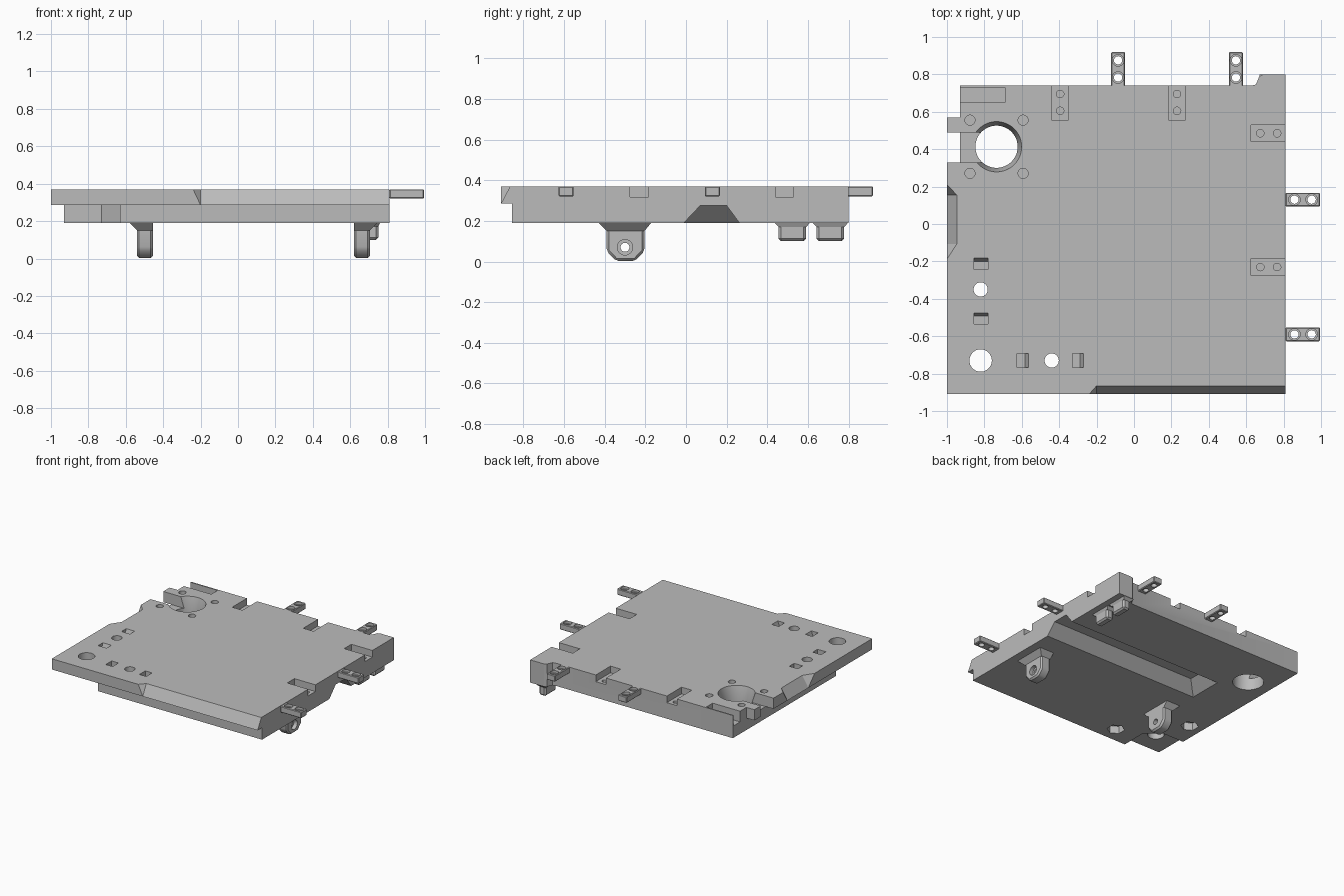
import bpy, bmesh, math
from mathutils import Vector, Matrix

if "Cube" in bpy.data.objects:
    bpy.data.objects.remove(bpy.data.objects["Cube"], do_unlink=True)

grey = bpy.data.materials.new("mid grey")
grey.use_nodes = True
grey.diffuse_color = (0.5, 0.5, 0.5, 1)
grey.node_tree.nodes["Principled BSDF"].inputs["Base Color"].default_value = (0.5, 0.5, 0.5, 1)

TOP, MID, LOW = 0.37, 0.285, 0.19


def finish(bm, name):
    bmesh.ops.recalc_face_normals(bm, faces=bm.faces)
    mesh = bpy.data.meshes.new(name)
    bm.to_mesh(mesh)
    bm.free()
    mesh.materials.append(grey)
    obj = bpy.data.objects.new(name, mesh)
    bpy.context.collection.objects.link(obj)
    return obj


def prism(name, outline, z0, z1):
    bm = bmesh.new()
    face = bm.faces.new([bm.verts.new((x, y, z0)) for x, y in outline])
    grown = bmesh.ops.extrude_face_region(bm, geom=[face])["geom"]
    bmesh.ops.translate(bm, vec=(0, 0, z1 - z0),
                        verts=[v for v in grown if isinstance(v, bmesh.types.BMVert)])
    return finish(bm, name)


def hull(name, points):
    bm = bmesh.new()
    for p in points:
        bm.verts.new(p)
    bmesh.ops.convex_hull(bm, input=bm.verts)
    bmesh.ops.dissolve_limit(bm, angle_limit=0.01, verts=bm.verts, edges=bm.edges)
    return finish(bm, name)


def box(name, x0, x1, y0, y1, z0, z1):
    return prism(name, [(x0, y0), (x1, y0), (x1, y1), (x0, y1)], z0, z1)


def drill(x, y, z0, z1, r0, r1=None, sides=32):
    bm = bmesh.new()
    bmesh.ops.create_cone(bm, cap_ends=True, segments=sides, radius1=r0,
                          radius2=r0 if r1 is None else r1, depth=z1 - z0,
                          matrix=Matrix.Translation((x, y, (z0 + z1) / 2)))
    return finish(bm, "drill")


def apply_mod(obj, mod):
    with bpy.context.temp_override(object=obj, active_object=obj, selected_objects=[obj]):
        bpy.ops.object.modifier_apply(modifier=mod.name)


def cut(obj, *cutters):
    for c in cutters:
        c.hide_render = True
        mod = obj.modifiers.new("cut", "BOOLEAN")
        mod.operation, mod.solver, mod.object = "DIFFERENCE", "EXACT", c
        apply_mod(obj, mod)
        bpy.data.objects.remove(c, do_unlink=True)


def soften(obj, width):
    mod = obj.modifiers.new("bevel", "BEVEL")
    mod.width, mod.segments, mod.limit_method = width, 1, "ANGLE"
    apply_mod(obj, mod)


# Deck outline with the raised back corner tab
plate = prism("deck", [(-1, -0.91), (0.81, -0.91), (0.81, 0.8), (0.69, 0.8), (0.67, 0.79),
                       (0.66, 0.765), (0.65, 0.745), (0.63, 0.74), (-0.93, 0.74),
                       (-0.93, 0.57), (-1, 0.57)], LOW, TOP)

# Undercut that leaves the top layer overhanging, with the notched corner
cut(plate, prism("undercut", [(-1.1, -1), (0.9, -1), (0.9, -0.855), (-0.63, -0.855),
                              (-0.63, -0.655), (-0.73, -0.555), (-0.93, -0.555),
                              (-0.93, 0.6), (-1.1, 0.6)], 0.1, MID))

# Sloped front edge and sloped left edge
cut(plate,
    hull("front_slope", [(-0.24, -0.91, TOP)] + [
        (x, y, z) for x in (-0.2, 0.9)
        for y, z in ((-0.865, TOP), (-0.91, MID), (-0.95, 0.41))]),
    hull("left_slope", [(-1, 0.21, TOP), (-1, -0.187, TOP)] + [
        (x, y, z) for y in (0.155, -0.107)
        for x, z in ((-0.947, TOP), (-1, MID), (-1.04, 0.41))]))

# Round well with its side channel, screw holes and the corner pocket
wx, wy = -0.735, 0.413
cut(plate,
    box("channel", -1.1, wx, 0.33, 0.49, MID, 0.5),
    drill(wx, wy, 0.1, 0.5, 0.113, sides=48),
    drill(wx, wy, MID, TOP + 0.002, 0.113, 0.135, sides=48),
    box("pocket", -1.1, -0.69, 0.65, 0.73, MID, 0.5))
for sx in (-1, 1):
    for sy in (-1, 1):
        cut(plate, drill(wx + sx * 0.142, wy + sy * 0.142, 0.25, 0.5, 0.027))

# Corner holes, two of them with hexagonal nut recesses underneath
cut(plate, drill(-0.82, -0.73, 0.1, 0.5, 0.06))
for x, y in ((-0.82, -0.35), (-0.44, -0.73)):
    cut(plate, drill(x, y, 0.1, 0.5, 0.038), drill(x, y, 0.1, 0.25, 0.065, sides=6))

# Small slots either side of those holes, each with one sloped wall
for along_x, centre in ((False, -0.212), (False, -0.505), (True, -0.595), (True, -0.3)):
    pts = []
    for side in (-0.037, 0.037):
        for u, z in ((-0.03, 0.32), (0.012, 0.32), (0.03, TOP), (0.03, 0.4), (-0.03, 0.4)):
            pts.append((centre + u, -0.73 + side, z) if along_x
                       else (-0.818 + side, centre + u, z))
    cut(plate, hull("slot", pts))

# Joint sockets along the back and left-hand sides
for x in (-0.395, 0.23):
    cut(plate, box("socket", x - 0.045, x + 0.045, 0.555, 0.9, 0.317, 0.5))
    cut(plate, *[drill(x, y, 0.26, 0.4, 0.02) for y in (0.605, 0.695)])
for y in (0.485, -0.23):
    cut(plate, box("socket", 0.625, 0.9, y - 0.045, y + 0.045, 0.317, 0.5))
    cut(plate, *[drill(x, y, 0.26, 0.4, 0.02) for x in (0.675, 0.765)])

# Underside groove, open on one side and closed by a sloped end
cut(plate, hull("groove", [
    (x, y, z) for y, z, xs in ((-0.02, 0.18, (-0.58, 0.9)), (0.27, 0.18, (-0.58, 0.9)),
                               (0.07, 0.275, (-0.48, 0.9)), (0.2, 0.275, (-0.48, 0.9)))
    for x in xs]))


# Protruding joint tabs, built pointing to +y and turned where needed
def joint_tab(name, position, turn):
    tab = box(name, -0.037, 0.037, 0, 0.185, 0.32, TOP)
    soften(tab, 0.005)
    for y in (0.048, 0.14):
        cut(tab, drill(0, y, 0.2, 0.5, 0.022), drill(0, y, 0.35, 0.4, 0.031))
    tab.data.transform(Matrix.Translation(position) @ Matrix.Rotation(turn, 4, "Z"))
    return tab


parts = [plate]
for i, x in enumerate((-0.085, 0.545)):
    parts.append(joint_tab(f"back_tab_{i + 1}", (x, 0.735, 0), 0))
for i, y in enumerate((0.13, -0.59)):
    parts.append(joint_tab(f"side_tab_{i + 1}", (0.81, y, 0), -math.pi / 2))


def rect(x0, x1, y0, y1, z):
    return [(x, y, z) for x in (x0, x1) for y in (y0, y1)]


# Hanging lugs with a cross hole and a flared root on the outer side
for name, x0, x1, side in (("right", -0.54, -0.455, -1), ("left", 0.62, 0.705, 1)):
    profile = [(-0.39, 0.192), (-0.39, 0.05), (-0.345, 0.003), (-0.25, 0.003),
               (-0.205, 0.05), (-0.205, 0.192)]
    lug = hull(f"{name}_lug", [(x, y, z) for x in (x0, x1) for y, z in profile])
    soften(lug, 0.012)
    for r, half in ((0.022, 0.2), (0.038, 0.03)):
        hole = drill(0, 0, -half, half, r)
        end = (x0 + x1) / 2 if r < 0.03 else (x0 if side < 0 else x1)
        hole.data.transform(Matrix.Translation((end, -0.3, 0.07))
                            @ Matrix.Rotation(math.pi / 2, 4, "Y"))
        cut(lug, hole)
    out0, out1 = (x0 - 0.04, x1) if side < 0 else (x0, x1 + 0.04)
    parts += [lug, hull(f"{name}_lug_root", rect(out0, out1, -0.43, -0.17, 0.191)
                        + rect(x0, x1, -0.39, -0.205, 0.15))]

# Two small catches under the back corner
for i, y in enumerate((0.523, 0.71)):
    catch = box(f"catch_{i + 1}", 0.69, 0.75, y - 0.068, y + 0.068, 0.1, 0.192)
    soften(catch, 0.012)
    parts += [catch, hull(f"catch_root_{i + 1}", rect(0.67, 0.76, y - 0.088, y + 0.088, 0.191)
                          + rect(0.69, 0.75, y - 0.068, y + 0.068, 0.17))]

# Smooth round walls while keeping edges crisp
bpy.ops.object.select_all(action="DESELECT")
for p in parts:
    p.select_set(True)
bpy.context.view_layer.objects.active = plate
bpy.ops.object.shade_smooth_by_angle(angle=math.radians(25))
